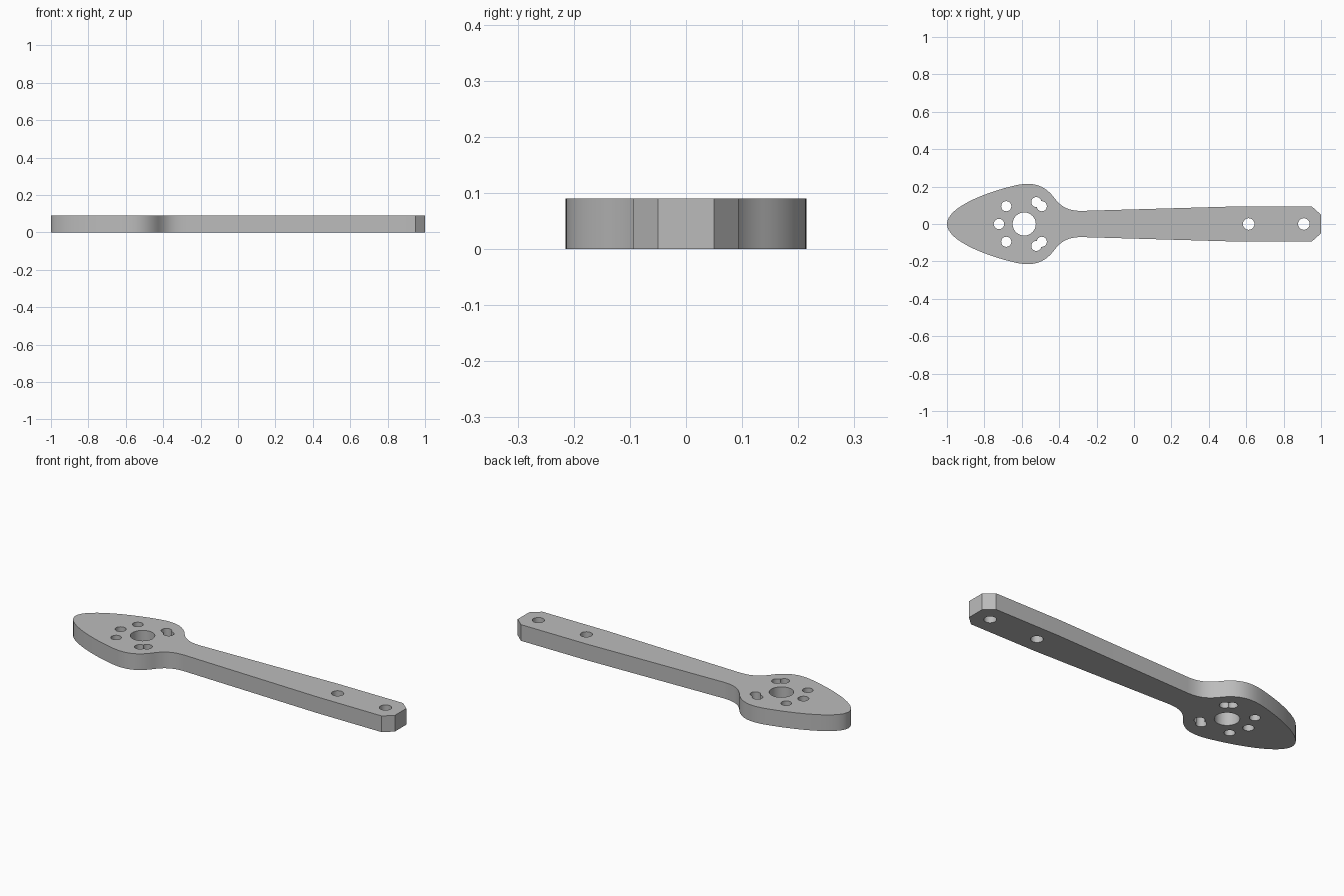
import bpy, bmesh, math
from mathutils import Vector
from mathutils.geometry import interpolate_bezier

if "Cube" in bpy.data.objects:
    bpy.data.objects.remove(bpy.data.objects["Cube"])

THICK = 0.09

grey = bpy.data.materials.new("plain grey")
grey.use_nodes = True
colour = (0.5, 0.5, 0.5, 1)
grey.diffuse_color = colour
grey.node_tree.nodes["Principled BSDF"].inputs["Base Color"].default_value = colour


def make_object(name, bm):
    bmesh.ops.recalc_face_normals(bm, faces=bm.faces)
    mesh = bpy.data.meshes.new(name)
    bm.to_mesh(mesh)
    bm.free()
    mesh.materials.append(grey)
    obj = bpy.data.objects.new(name, mesh)
    bpy.context.collection.objects.link(obj)
    return obj


# Half outline: leaf-shaped head, flowing into the neck, then the straight handle
curves = [
    [(-1, 0), (-1, 0.09), (-0.79, 0.17), (-0.64, 0.205)],
    [(-0.64, 0.205), (-0.56, 0.224), (-0.49, 0.22), (-0.43, 0.145)],
    [(-0.43, 0.145), (-0.39, 0.09), (-0.35, 0.07), (-0.28, 0.07)],
]
half = []
for a, ha, hb, b in curves:
    points = interpolate_bezier(Vector(a), Vector(ha), Vector(hb), Vector(b), 17)
    half += [(p[0], p[1]) for p in points[:-1]]
half += [(-0.28, 0.07), (0.55, 0.094), (0.95, 0.094), (1, 0.05)]
outline = half + [(x, -y) for x, y in reversed(half[1:])]

# Plate with a mirrored outline
bm = bmesh.new()
face = bm.faces.new([bm.verts.new((x, y, 0)) for x, y in outline])
extruded = bmesh.ops.extrude_face_region(bm, geom=[face])["geom"]
bmesh.ops.translate(bm, vec=(0, 0, THICK),
                    verts=[v for v in extruded if isinstance(v, bmesh.types.BMVert)])
plate = make_object("arm_plate", bm)

# Holes: hub, ring of small screw holes, two handle holes
holes = [(-0.587, 0, 0.062), (-0.722, 0, 0.028), (0.613, 0, 0.031), (0.908, 0, 0.031)]
for x, y in [(-0.683, 0.095), (-0.522, 0.117), (-0.493, 0.095)]:
    holes += [(x, y, 0.027), (x, -y, 0.027)]
cutters = []
for x, y, radius in holes:
    bm = bmesh.new()
    bmesh.ops.create_cone(bm, cap_ends=True, segments=32, radius1=radius,
                          radius2=radius, depth=THICK * 3)
    cutter = make_object("hole_cutter", bm)
    cutter.location = (x, y, THICK / 2)
    cutter.hide_render = True
    cutters.append(cutter)
    cut = plate.modifiers.new("hole", 'BOOLEAN')
    cut.operation = 'DIFFERENCE'
    cut.solver = 'EXACT'
    cut.object = cutter

# Bake the cuts and drop the cutters
bpy.context.view_layer.update()
baked = bpy.data.meshes.new_from_object(
    plate.evaluated_get(bpy.context.evaluated_depsgraph_get()))
plate.modifiers.clear()
plate.data = baked
for cutter in cutters:
    bpy.data.objects.remove(cutter)

# Smooth walls with sharp rims
bpy.ops.object.select_all(action='DESELECT')
plate.select_set(True)
bpy.context.view_layer.objects.active = plate
bpy.ops.object.shade_smooth_by_angle(angle=math.radians(30))
